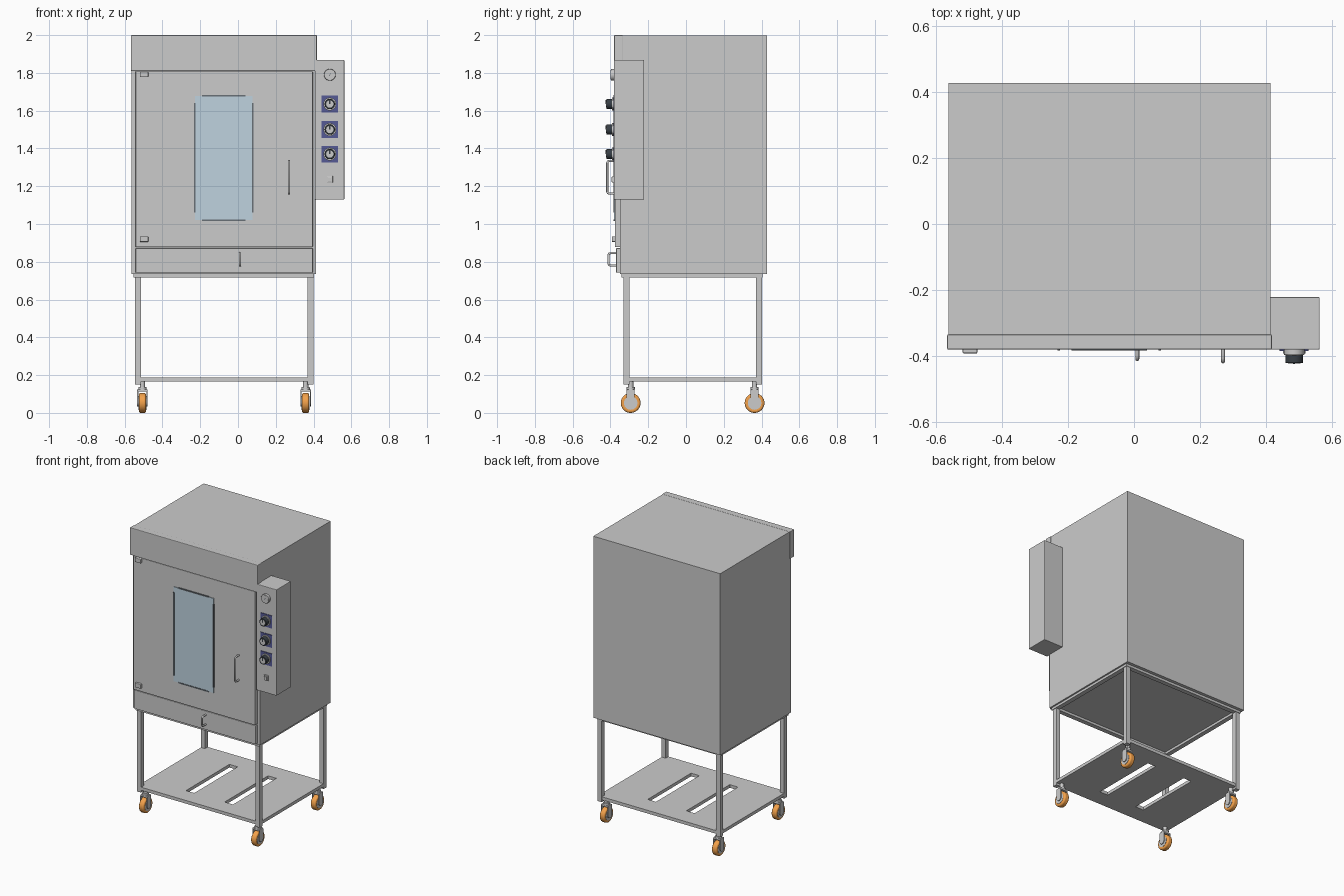
import bpy, math
from mathutils import Vector

if "Cube" in bpy.data.objects:
    bpy.data.objects.remove(bpy.data.objects["Cube"])


def material(name, rgb):
    m = bpy.data.materials.new(name)
    m.diffuse_color = (*rgb, 1)
    m.use_nodes = True
    m.node_tree.nodes["Principled BSDF"].inputs["Base Color"].default_value = m.diffuse_color
    return m


ORANGE = material("orange_rubber", (0.90, 0.36, 0.07))
GLASS = material("tinted_glass", (0.52, 0.65, 0.74))
NAVY = material("navy_plate", (0.09, 0.10, 0.30))
BLACK = material("black_plastic", (0.04, 0.05, 0.06))
LIGHT = material("light_face", (0.88, 0.89, 0.90))
DARK = material("dark_gasket", (0.14, 0.16, 0.18))


def finish(o, name, mat=None, bevel=0, segments=2):
    o.name = name
    if mat:
        o.data.materials.append(mat)
    if bevel:
        b = o.modifiers.new("bevel", 'BEVEL')
        b.width, b.segments = bevel, segments
        b.limit_method = 'ANGLE'
    return o


def box(name, x, y, z, mat=None, bevel=0):
    """Box from (min, max) pairs on each axis."""
    c = [(a[0] + a[1]) / 2 for a in (x, y, z)]
    bpy.ops.mesh.primitive_cube_add(size=1, location=c)
    o = bpy.context.object
    o.scale = [a[1] - a[0] for a in (x, y, z)]
    bpy.ops.object.transform_apply(location=False, rotation=False, scale=True)
    return finish(o, name, mat, bevel)


def cyl(name, centre, r, depth, axis='Z', mat=None, bevel=0, sides=32):
    rot = {'X': (0, math.pi / 2, 0), 'Y': (math.pi / 2, 0, 0), 'Z': (0, 0, 0)}[axis]
    bpy.ops.mesh.primitive_cylinder_add(vertices=sides, radius=r, depth=depth,
                                        location=centre, rotation=rot)
    bpy.ops.object.shade_smooth_by_angle(angle=math.radians(35))
    return finish(bpy.context.object, name, mat, bevel, 3)


def handle(name, x, y_face, y_out, z0, z1, r=0.006):
    """U-shaped pull with rounded corners, standing off the front face."""
    c = 0.01
    pts = [(y_face, z0), (y_out + c, z0), (y_out + c * .3, z0 + c * .3), (y_out, z0 + c),
           (y_out, z1 - c), (y_out + c * .3, z1 - c * .3), (y_out + c, z1), (y_face, z1)]
    cu = bpy.data.curves.new(name, 'CURVE')
    cu.dimensions = '3D'
    cu.bevel_depth, cu.bevel_resolution = r, 3
    s = cu.splines.new('POLY')
    s.points.add(len(pts) - 1)
    for p, (y, z) in zip(s.points, pts):
        p.co = (x, y, z, 1)
    o = bpy.data.objects.new(name, cu)
    bpy.context.collection.objects.link(o)
    bpy.ops.object.select_all(action='DESELECT')
    o.select_set(True)
    bpy.context.view_layer.objects.active = o
    bpy.ops.object.convert(target='MESH')


# Oven body, hood, door and lower drawer
box("oven_body", (-0.563, 0.414), (-0.35, 0.428), (0.735, 1.998))
box("hood", (-0.567, 0.418), (-0.381, -0.335), (1.81, 2.0), bevel=0.004)
box("door", (-0.542, 0.396), (-0.377, -0.345), (0.878, 1.808), bevel=0.003)
box("drawer_front", (-0.542, 0.396), (-0.37, -0.345), (0.742, 0.872), bevel=0.003)

# Window pane and its gasket strips
box("window_glass", (-0.228, 0.078), (-0.381, -0.37), (1.02, 1.678), GLASS)
for side, x in (("left", -0.228), ("right", 0.078)):
    box(f"window_strip_{side}", (x - 0.004, x + 0.004), (-0.384, -0.37), (1.06, 1.64), DARK)
for side, z in (("bottom", 1.02), ("top", 1.678)):
    box(f"window_strip_{side}", (-0.19, 0.04), (-0.384, -0.37), (z - 0.004, z + 0.004), DARK)

# Hinges and handles
for side, z in (("upper", 1.792), ("lower", 0.92)):
    box(f"{side}_hinge", (-0.52, -0.475), (-0.393, -0.37), (z - 0.015, z + 0.015), bevel=0.004)
handle("door_handle", 0.27, -0.372, -0.417, 1.161, 1.334)
handle("drawer_handle", 0.01, -0.365, -0.41, 0.78, 0.846)

# Control box with gauge, knobs and switch
CX = 0.486
box("control_box", (0.408, 0.563), (-0.381, -0.222), (1.13, 1.868), bevel=0.003)
cyl("gauge_bezel", (CX, -0.387, 1.79), 0.031, 0.022, 'Y', bevel=0.003)
cyl("gauge_face", (CX, -0.398, 1.79), 0.026, 0.002, 'Y', LIGHT)
needle = box("gauge_needle", (CX - 0.0015, CX + 0.0015), (-0.4005, -0.398),
             (1.781, 1.799), DARK)
needle.rotation_euler.y = 0.6
for i, z in enumerate((1.635, 1.50, 1.37)):
    box(f"knob_plate_{i}", (CX - 0.044, CX + 0.044), (-0.385, -0.375), (z - 0.044, z + 0.044), NAVY)
    cyl(f"knob_dial_{i}", (CX, -0.388, z), 0.034, 0.01, 'Y', LIGHT)
    cyl(f"knob_{i}", (CX, -0.405, z), 0.027, 0.034, 'Y', BLACK, bevel=0.003)
    cyl(f"knob_cap_{i}", (CX, -0.4215, z), 0.019, 0.003, 'Y', LIGHT)
    box(f"knob_pointer_{i}", (CX - 0.003, CX + 0.003), (-0.425, -0.40), (z, z + 0.022), BLACK)
box("switch_base", (CX - 0.016, CX + 0.016), (-0.389, -0.375), (1.217, 1.255), bevel=0.003)
box("switch_rocker", (CX - 0.01, CX + 0.01), (-0.395, -0.38), (1.223, 1.249), LIGHT, bevel=0.002)

# Stand: top frame rails and corner legs
for side, y in (("front", -0.325), ("back", 0.39)):
    box(f"{side}_rail", (-0.552, 0.403), (y - 0.016, y + 0.016), (0.718, 0.736))
for side, x in (("left", -0.536), ("right", 0.387)):
    box(f"{side}_rail", (x - 0.016, x + 0.016), (-0.309, 0.374), (0.718, 0.736))
for fx, x, wx in (("left", -0.53, -0.506), ("right", 0.383, 0.358)):
    for fy, y, wy in (("front", -0.316, -0.293), ("back", 0.387, 0.363)):
        tag = f"{fy}_{fx}"
        box(f"{tag}_leg", (x - 0.016, x + 0.016), (y - 0.016, y + 0.016), (0.15, 0.72))
        # Caster: stem, swivel head, fork cheeks, tyre, hub
        cyl(f"{tag}_caster_stem", (wx, wy, 0.152), 0.014, 0.036)
        cyl(f"{tag}_caster_head", (wx, wy, 0.13), 0.022, 0.016, bevel=0.003)
        box(f"{tag}_fork_top", (wx - 0.028, wx + 0.028), (wy - 0.021, wy + 0.021),
            (0.112, 0.125), bevel=0.003)
        for n, s in enumerate((-1, 1)):
            cx = wx + s * 0.025
            box(f"{tag}_fork_cheek_{n}", (cx - 0.003, cx + 0.003),
                (wy - 0.021, wy + 0.021), (0.055, 0.118))
            cyl(f"{tag}_fork_end_{n}", (cx, wy, 0.055), 0.021, 0.006, 'X')
        cyl(f"{tag}_tyre", (wx, wy, 0.0525), 0.0525, 0.038, 'X', ORANGE, bevel=0.009)
        cyl(f"{tag}_wheel_hub", (wx, wy, 0.0525), 0.036, 0.041, 'X')

# Bottom shelf with two long slots
shelf = box("bottom_shelf", (-0.545, 0.398), (-0.331, 0.402), (0.165, 0.187))
for n, x in enumerate((-0.222, 0.076)):
    cutter = box(f"slot_cutter_{n}", (x - 0.032, x + 0.032), (-0.21, 0.268), (0.1, 0.25))
    cutter.hide_render = True
    mod = shelf.modifiers.new("slot", 'BOOLEAN')
    mod.operation, mod.object, mod.solver = 'DIFFERENCE', cutter, 'EXACT'
    bpy.context.view_layer.objects.active = shelf
    bpy.ops.object.modifier_apply(modifier="slot")
    bpy.data.objects.remove(cutter)
